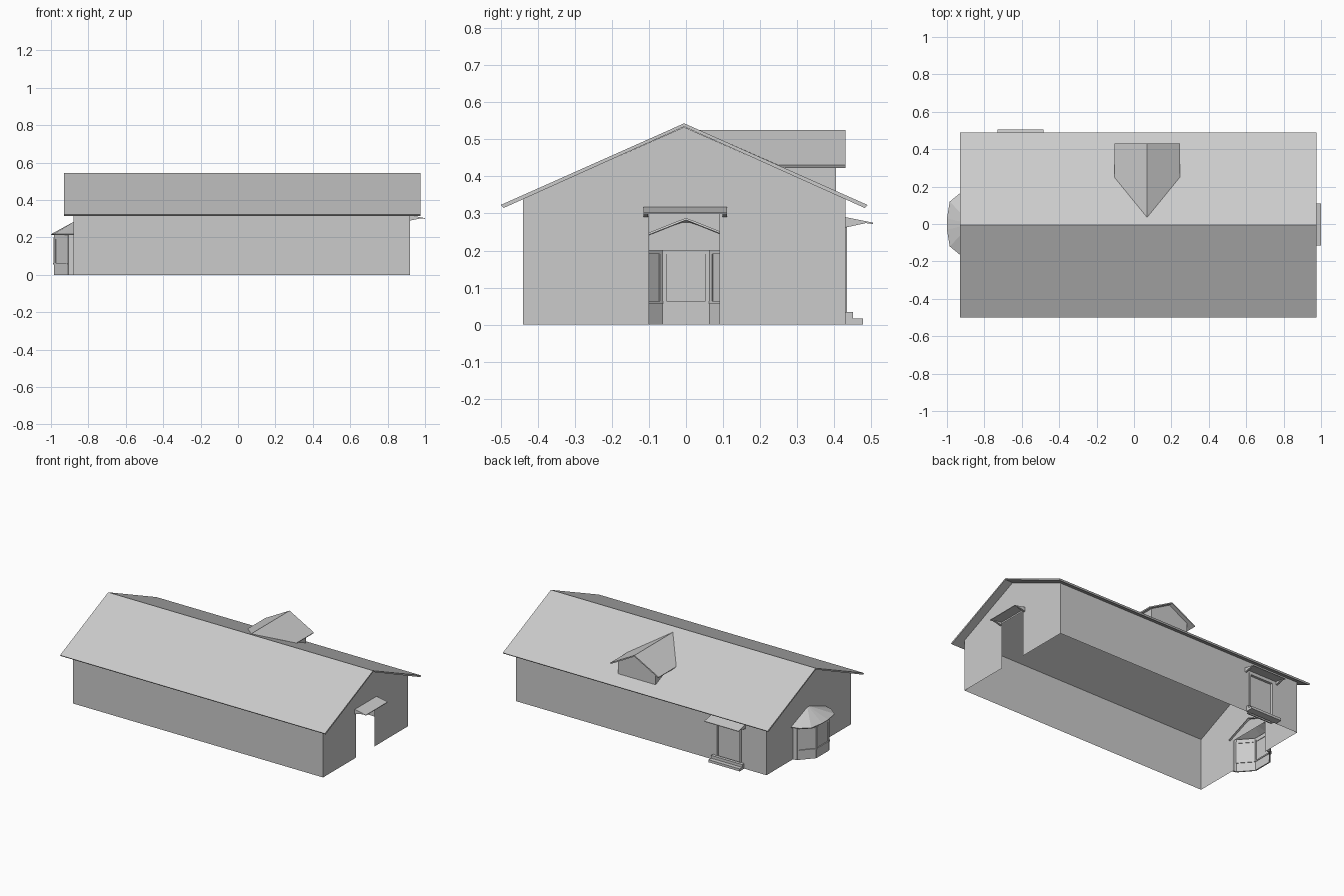
import bpy, bmesh
from mathutils import Vector

if "Cube" in bpy.data.objects:
    bpy.data.objects.remove(bpy.data.objects["Cube"], do_unlink=True)

grey = bpy.data.materials.new("plain grey")
grey.use_nodes = True
grey.diffuse_color = (0.6, 0.6, 0.6, 1)
grey.node_tree.nodes["Principled BSDF"].inputs["Base Color"].default_value = (0.6, 0.6, 0.6, 1)


def make(name, faces, thick=0):
    """Object from a list of faces, each a list of points."""
    bm = bmesh.new()
    for f in faces:
        bm.faces.new([bm.verts.new(p) for p in f])
    bmesh.ops.remove_doubles(bm, verts=bm.verts, dist=1e-5)
    bmesh.ops.recalc_face_normals(bm, faces=bm.faces)
    mesh = bpy.data.meshes.new(name)
    bm.to_mesh(mesh)
    bm.free()
    mesh.materials.append(grey)
    ob = bpy.data.objects.new(name, mesh)
    bpy.context.collection.objects.link(ob)
    if thick:
        mod = ob.modifiers.new("thickness", "SOLIDIFY")
        mod.thickness = thick
        mod.offset = -1
    return ob


def prism(name, profile, place, a, b):
    """Extrude a 2D profile from a to b; place maps (u, v, t) to a point."""
    n = len(profile)
    lo = [place(u, v, a) for u, v in profile]
    hi = [place(u, v, b) for u, v in profile]
    sides = [[lo[i], lo[(i + 1) % n], hi[(i + 1) % n], hi[i]] for i in range(n)]
    return make(name, [lo[::-1], hi] + sides)


def along_x(u, v, t):
    return (t, u, v)


def along_y(u, v, t):
    return (u, t, v)


def along_z(u, v, t):
    return (u, v, t)


def box(name, x0, x1, y0, y1, z0, z1):
    return prism(name, [(x0, y0), (x1, y0), (x1, y1), (x0, y1)], along_z, z0, z1)


def bar(name, p, q, z0, z1, depth):
    """Upright slab on the plan line p-q, centred on it."""
    p, q = Vector(p), Vector(q)
    d = (q - p).normalized()
    n = Vector((-d.y, d.x)) * depth / 2
    return prism(name, [p - n, q - n, q + n, p + n], along_z, z0, z1)


# Main dimensions
X0, X1, Y0, Y1 = -0.88, 0.92, -0.44, 0.43
MID, RIDGE, SLOPE, EAVE = -0.005, 0.543, 0.445, 0.495
TOP = RIDGE - 0.01 - SLOPE * (Y1 - MID)
PEAK = RIDGE - 0.01


def end_wall(x, y0, y1, top):
    pts = [(Y0, 0), (y0, 0), (y0, top), (y1, top), (y1, 0), (Y1, 0),
           (Y1, TOP), (MID, PEAK), (Y0, TOP)]
    return [(x, y, z) for y, z in pts]


# Shell of thin walls, with openings for the end door, bay and back door
DX0, DX1, DTOP = -0.70, -0.515, 0.27
front = [(X0, Y0, 0), (X1, Y0, 0), (X1, Y0, TOP), (X0, Y0, TOP)]
back = [(x, Y1, z) for x, z in [(X0, 0), (DX0, 0), (DX0, DTOP), (DX1, DTOP), (DX1, 0),
                                (X1, 0), (X1, TOP), (X0, TOP)]]
make("walls", [front, back, end_wall(X1, -0.1, 0.09, 0.3), end_wall(X0, -0.14, 0.14, 0.2)])

# Main gable roof
drop = RIDGE - SLOPE * EAVE
prism("main_roof", [(MID - EAVE, drop), (MID, RIDGE), (MID + EAVE, drop),
                    (MID + EAVE - 0.008, drop - 0.008), (MID, RIDGE - 0.009),
                    (MID - EAVE + 0.008, drop - 0.008)], along_x, -0.93, 0.975)

# Dormer on the back slope
DC, HALF, DR, DE = 0.07, 0.175, 0.525, 0.43
make("dormer_roof", [[(DC, 0.035, DR), (DC, 0.43, DR), (DC + s * HALF, 0.43, DE),
                      (DC + s * HALF, 0.25, DE)] for s in (-1, 1)], 0.008)
wh = 0.135
prism("dormer_walls", [(DC - wh, 0.345), (DC + wh, 0.345), (DC + wh, 0.443),
                       (DC, 0.516), (DC - wh, 0.443)], along_y, 0.26, 0.405)


# Sloping canopies on triangular brackets
def canopy(name, place, wall, z, a, b, reach):
    tip = wall + reach
    prism(name, [(wall, z), (tip, z - 0.015), (tip, z - 0.019), (wall, z - 0.008)], place, a, b)
    for side, t in (("a", a), ("b", b - 0.012)):
        prism(name + "_bracket_" + side, [(wall, z - 0.006), (tip - 0.015, z - 0.015),
                                          (wall, z - 0.028)], place, t, t + 0.012)


canopy("end_canopy", along_x_swapped := (lambda u, v, t: (u, t, v)), X1, 0.318, -0.115, 0.11, 0.08)
canopy("back_canopy", along_x, Y1, 0.29, -0.73, -0.485, 0.075)

# Back door with frame and steps
box("back_door", DX0, DX1, Y1 - 0.02, Y1 - 0.012, 0.0, DTOP)
for x in (DX0, DX1 - 0.012):
    box("back_door_jamb", x, x + 0.012, Y1 - 0.02, Y1 + 0.004, 0.0, DTOP)
box("back_door_lintel", DX0, DX1, Y1 - 0.02, Y1 + 0.004, DTOP - 0.012, DTOP)
box("lower_step", -0.72, -0.495, Y1, 0.477, 0, 0.016)
box("upper_step", -0.72, -0.495, Y1, 0.45, 0.016, 0.034)

# Bay window: low wall, head, posts and recessed panes on each side
right_half = [(X0, -0.155), (-0.905, -0.15), (-0.98, -0.065)]
plan = right_half + [(x, -y) for x, y in right_half[::-1]]
for i, (p, q) in enumerate(zip(plan, plan[1:])):
    if i in (0, 4):
        bar("bay_return", p, q, 0, 0.215, 0.008)
        continue
    p, q = Vector(p), Vector(q)
    d = (q - p).normalized() * 0.012
    bar("bay_low_wall", p, q, 0, 0.058, 0.008)
    bar("bay_sill", p, q, 0.056, 0.064, 0.016)
    bar("bay_head", p, q, 0.19, 0.215, 0.01)
    bar("bay_post", p, p + d, 0.06, 0.2, 0.012)
    bar("bay_post", q - d, q, 0.06, 0.2, 0.012)
    bar("bay_pane", p + d, q - d, 0.06, 0.195, 0.003)

# Faceted bay roof
eave = [(-0.87, -0.18), (-0.93, -0.165), (-0.985, -0.12), (-1.0, -0.03)]
eave += [(x, -y) for x, y in eave[::-1]]
apex = (-0.87, 0, 0.288)
make("bay_roof", [[apex, (*p, 0.217), (*q, 0.217)] for p, q in zip(eave, eave[1:])], 0.006)
